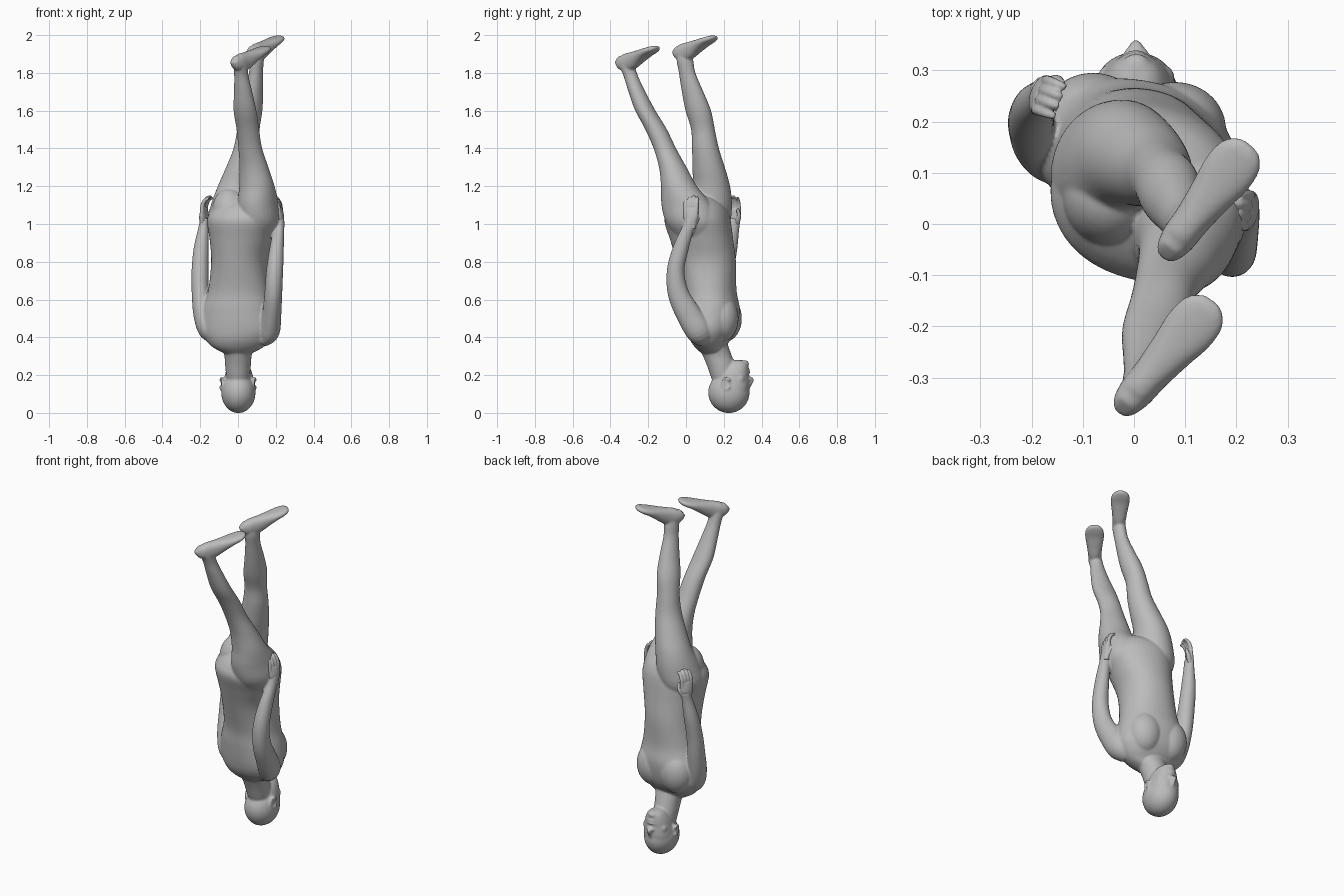
import bpy, bmesh, math
from mathutils import Vector, Matrix

skin = bpy.data.materials.new("grey_skin")
skin.diffuse_color = (0.5, 0.5, 0.5, 1)


def spline(rows, steps):
    """Smoothly interpolate a short list of sections."""
    pts = [Vector(r) for r in rows]
    out = []
    for i in range(len(pts) - 1):
        a, b = pts[max(i - 1, 0)], pts[i]
        c, d = pts[i + 1], pts[min(i + 2, len(pts) - 1)]
        for k in range(steps):
            t = k / steps
            out.append(0.5 * (2 * b + (c - a) * t + (2 * a - 5 * b + 4 * c - d) * t * t
                              + (3 * b - a - 3 * c + d) * t ** 3))
    return out + [pts[-1]]


def tube(bm, rows, side=(1, 0, 0), steps=5, n=32, power=2.0, level=False, grow=1.0):
    """Closed loft. Rows are x, y, z, side radius, other radius, optional yaw."""
    rings = []
    secs = spline(rows, steps)
    for i, s in enumerate(secs):
        p = Vector(s[:3])
        t = Vector(secs[min(i + 1, len(secs) - 1)][:3]) - Vector(secs[max(i - 1, 0)][:3])
        t = Vector((0, 0, 1)) if level else t.normalized()
        u = Vector(side)
        if len(s) > 5:
            u = Matrix.Rotation(math.radians(s[5]), 3, 'Z') @ u
        u = (u - t * u.dot(t)).normalized()
        v = t.cross(u)
        ring = []
        for k in range(n):
            a = 2 * math.pi * k / n
            c, d = math.cos(a), math.sin(a)
            c = math.copysign(abs(c) ** (2 / power), c) * grow
            d = math.copysign(abs(d) ** (2 / power), d) * grow
            ring.append(bm.verts.new(p + u * c * s[3] + v * d * s[4]))
        rings.append(ring)
    for a, b in zip(rings, rings[1:]):
        for k in range(n):
            bm.faces.new((a[k], a[(k + 1) % n], b[(k + 1) % n], b[k]))
    bm.faces.new(rings[0][::-1])
    bm.faces.new(rings[-1])


def ball(bm, loc, size, rot=(0, 0, 0)):
    m = Matrix.Translation(loc)
    for ang, ax in zip(rot, 'XYZ'):
        m = m @ Matrix.Rotation(math.radians(ang), 4, ax)
    m = m @ Matrix.Diagonal((*size, 1))
    bmesh.ops.create_uvsphere(bm, u_segments=28, v_segments=18, radius=1, matrix=m)


def finish(name, bm, voxel, smooth):
    """Fuse the overlapping forms of a part into one soft skin."""
    me = bpy.data.meshes.new(name)
    bmesh.ops.recalc_face_normals(bm, faces=bm.faces)
    bm.to_mesh(me)
    bm.free()
    me.materials.append(skin)
    ob = bpy.data.objects.new(name, me)
    bpy.context.collection.objects.link(ob)
    r = ob.modifiers.new("fuse", 'REMESH')
    r.mode, r.voxel_size, r.use_smooth_shade = 'VOXEL', voxel, True
    s = ob.modifiers.new("soften", 'SMOOTH')
    s.factor, s.iterations = 0.5, smooth


# torso, neck, chest and buttock
bm = bmesh.new()
tube(bm, [(0, .14, .31, .06, .05, 0), (0, .125, .345, .13, .075, -3), (0, .13, .39, .175, .108, -7),
          (0, .138, .45, .2, .13, -10), (0, .14, .55, .19, .142, -10), (.005, .128, .65, .163, .138, -9),
          (.008, .108, .8, .149, .156, -10), (.018, .082, .92, .167, .166, -14),
          (.025, .062, 1.01, .188, .172, -18), (.028, .063, 1.06, .179, .158, -20), (.032, .067, 1.1, .15, .13, -20),
          (.035, .07, 1.135, .1, .085, -20), (.04, .07, 1.155, .04, .04, -20)], n=44, power=2.15, level=True)
tube(bm, [(0, .22, .11, .05, .055), (0, .2, .19, .062, .068), (0, .185, .25, .068, .074),
          (0, .163, .31, .074, .077), (0, .13, .39, .1, .08)], level=True)
for sx in (-1, 1):
    ball(bm, (sx * .08, .195 - sx * .009, .5), (.1, .092, .125))
ball(bm, (-.045, .055, 1.06), (.095, .1, .13))

# legs
leg_left = [(-.03, .09, .9, .07, .08), (-.05, .105, 1.0, .105, .122), (-.033, .12, 1.1, .105, .12),
            (-.01, .133, 1.2, .093, .097), (.02, .12, 1.3, .08, .083), (.045, .103, 1.4, .066, .069),
            (.055, .09, 1.5, .057, .061), (.07, .065, 1.6, .056, .066), (.085, .035, 1.7, .045, .056),
            (.095, .006, 1.8, .035, .043), (.1, -.006, 1.87, .034, .043), (.1, -.008, 1.92, .025, .03)]
leg_right = [(.09, .05, .9, .07, .08), (.11, .03, 1.0, .105, .13), (.106, .003, 1.1, .103, .13),
             (.1, -.037, 1.2, .09, .092), (.085, -.07, 1.3, .074, .07), (.065, -.112, 1.4, .061, .057),
             (.052, -.158, 1.5, .058, .055), (.037, -.215, 1.6, .059, .051), (.027, -.26, 1.7, .047, .043),
             (.018, -.291, 1.78, .037, .037), (.014, -.313, 1.84, .035, .039), (.012, -.32, 1.88, .025, .03)]
for leg in (leg_left, leg_right):
    tube(bm, leg, side=(.95, -.3, 0), level=True, grow=1.04)

# arms
arm_left = [(-.11, .13, .4, .04, .045), (-.155, .14, .44, .054, .062), (-.185, .16, .52, .05, .06),
            (-.199, .185, .63, .045, .052), (-.201, .205, .75, .044, .046), (-.195, .23, .87, .039, .041),
            (-.182, .25, .98, .027, .032), (-.178, .257, 1.03, .022, .033)]
arm_right = [(.12, .09, .385, .04, .045), (.162, .07, .43, .056, .068), (.178, .015, .52, .05, .065),
             (.187, -.04, .63, .046, .055), (.194, -.055, .75, .044, .046), (.205, -.028, .87, .037, .041),
             (.218, .012, .98, .027, .032), (.225, .03, 1.03, .02, .033)]
for arm in (arm_left, arm_right):
    tube(bm, arm, grow=1.02)

# feet: length from heel, thickness, width
profile = [(0, .03, .03), (.008, .055, .05), (.04, .088, .068), (.09, .095, .073), (.15, .07, .088),
           (.2, .048, .104), (.24, .036, .098), (.262, .026, .068), (.268, .012, .035)]
for heel, toe in (((.062, -.06, 1.943), (.222, .152, 2.002)), ((-.025, -.362, 1.89), (.152, -.155, 1.947))):
    h, t = Vector(heel), Vector(toe)
    across = (t - h).cross(Vector((0, 0, 1)))
    rows = []
    for d, th, w in profile:
        p = h.lerp(t, d / .268)
        rows.append((p.x, p.y, p.z - th / 2 - (.006 if d < .005 else 0), w / 2, th / 2))
    tube(bm, rows, side=across, power=2.3)

# head: skull, face, jaw, chin, nose, brow, eyes, lips, cheeks, ears
ball(bm, (.002, .227, .108), (.091, .11, .109))
tube(bm, [(.002, .235, .08, .082, .092), (.003, .243, .14, .084, .092), (.004, .248, .19, .076, .084),
          (.004, .258, .225, .066, .073), (.004, .268, .252, .053, .06), (.004, .272, .268, .04, .05),
          (.004, .272, .279, .022, .032)], level=True, power=2.2)
ball(bm, (.004, .308, .26), (.028, .026, .019))
tube(bm, [(.004, .325, .12, .009, .008), (.004, .335, .145, .01, .012), (.004, .342, .17, .014, .018),
          (.004, .34, .183, .015, .017), (.004, .33, .194, .012, .01)], n=20, level=True)
ball(bm, (.004, .318, .214), (.03, .024, .01))
ball(bm, (.004, .316, .23), (.027, .023, .01))
for s in (-1, 1):
    ball(bm, (.004 + s * .014, .332, .18), (.011, .013, .01))
    ball(bm, (.004 + s * .035, .307, .112), (.03, .015, .01), (0, 0, -s * 22))
    ball(bm, (.004 + s * .034, .309, .14), (.018, .013, .009), (0, 0, -s * 20))
    ball(bm, (.004 + s * .046, .285, .18), (.03, .028, .03))
    ring = []
    for k in range(9):
        a = math.radians(-150 + 300 * k / 8)
        ring.append((s * (.089 - .006 * math.cos(a)), .214 - .02 * math.cos(a),
                     .155 + .03 * math.sin(a), .007, .007))
    tube(bm, ring, n=12, steps=2)
    ball(bm, (s * .08, .218, .157), (.011, .02, .032))
finish("body", bm, .0052, 11)

# hands: palm, four curled fingers and thumb, toward the thigh
for name, wrist, inward, turn in (("left_hand", (-.183, .253, 1.005), 1, -20), ("right_hand", (.224, .025, 1.005), -1, -12)):
    bm = bmesh.new()
    rot = Matrix.Rotation(math.radians(turn), 3, 'Z')

    def place(x, y, z):
        return tuple(Vector(wrist) + rot @ Vector((x * inward, y, z)))

    palm_side = rot @ Vector((0, 1, 0))
    tube(bm, [(*place(0, 0, -.03), .026, .018), (*place(0, 0, 0), .031, .019),
              (*place(0, 0, .035), .04, .019), (*place(.004, 0, .075), .039, .014)], side=palm_side)
    for k, length in enumerate((.85, .97, 1, .9)):
        y = (k - 1.5) * .02
        tube(bm, [(*place(.002, y, .055), .011, .011), (*place(.006, y, .065 + .035 * length), .0108, .0108),
                  (*place(.022, y, .07 + .063 * length), .0098, .0098),
                  (*place(.042, y, .07 + .07 * length), .007, .007)], side=palm_side, n=14)
    tube(bm, [(*place(.005, .02, .0), .014, .014), (*place(.02, .036, .035), .012, .012),
              (*place(.032, .034, .075), .008, .008)], side=palm_side, n=14)
    finish(name, bm, .004, 2)
